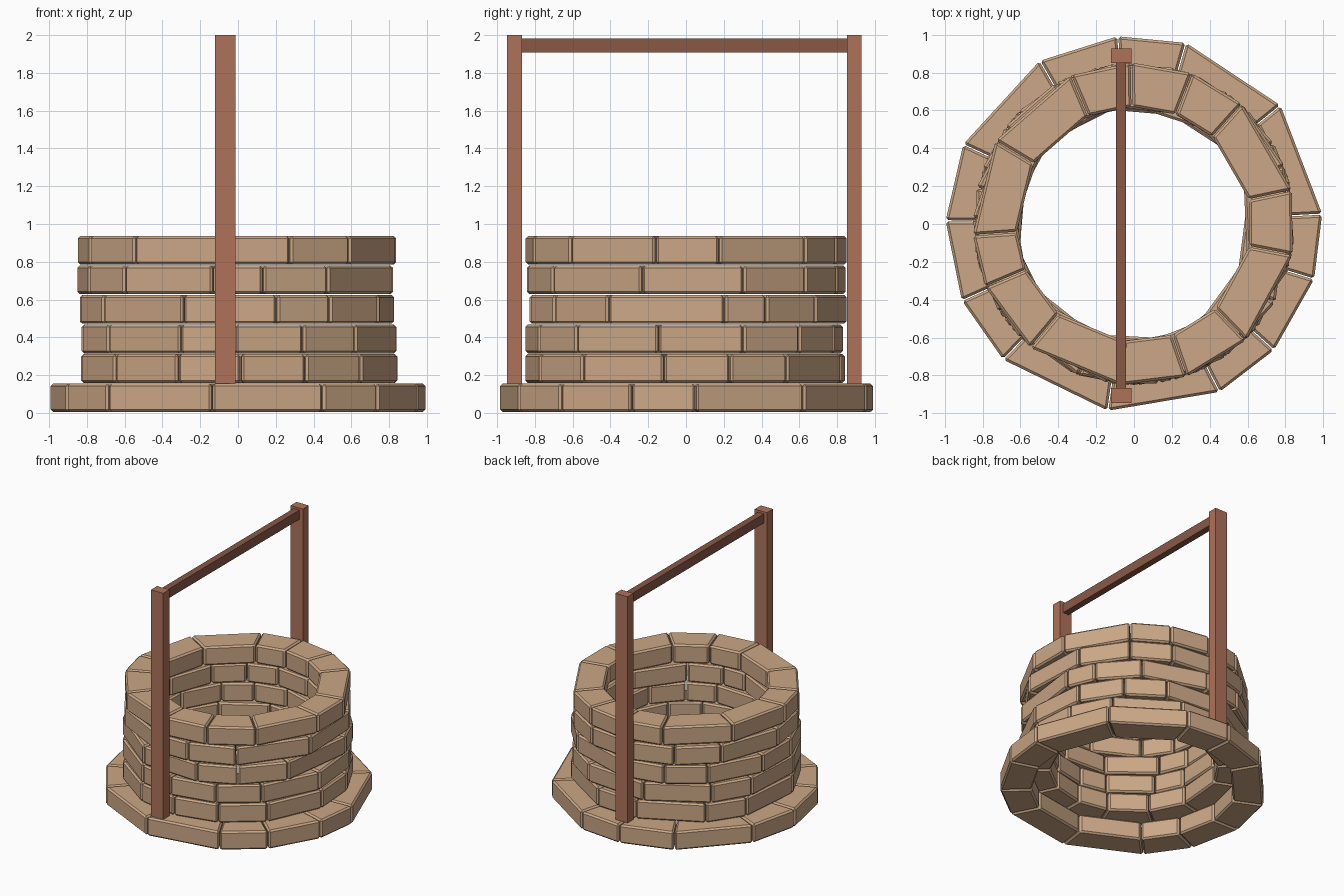
import bpy, bmesh
from math import cos, sin, radians

if "Cube" in bpy.data.objects:
    bpy.data.objects.remove(bpy.data.objects["Cube"])


def material(name, rgb):
    m = bpy.data.materials.new(name)
    m.diffuse_color = (*rgb, 1)
    m.use_nodes = True
    m.node_tree.nodes["Principled BSDF"].inputs["Base Color"].default_value = m.diffuse_color
    return m


stone = material("stone", (0.60, 0.39, 0.24))
wood = material("wood", (0.43, 0.17, 0.10))
dark_wood = material("dark_wood", (0.25, 0.10, 0.06))


def finish(bm, name, mat):
    bmesh.ops.recalc_face_normals(bm, faces=bm.faces)
    me = bpy.data.meshes.new(name)
    bm.to_mesh(me)
    bm.free()
    me.materials.append(mat)
    ob = bpy.data.objects.new(name, me)
    bpy.context.collection.objects.link(ob)
    return ob


def brick_ring(name, start, spans, r_in, r_out, z0, z1, gap=0.003, bevel=0.013):
    """Ring of separate straight bricks; spans are their angular lengths in degrees."""
    bm = bmesh.new()
    scale = 360 / sum(spans)
    a = start
    for s in spans:
        b = a + s * scale
        ring = []
        for r, t, side in ((r_in, a, 1), (r_out, a, 1), (r_out, b, -1), (r_in, b, -1)):
            t = radians(t)
            # shift each end sideways to leave a narrow joint
            ring.append((r * cos(t) - side * gap * sin(t), r * sin(t) + side * gap * cos(t)))
        lo = [bm.verts.new((x, y, z0)) for x, y in ring]
        hi = [bm.verts.new((x, y, z1)) for x, y in ring]
        bm.faces.new(lo[::-1])
        bm.faces.new(hi)
        for i in range(4):
            j = (i + 1) % 4
            bm.faces.new((lo[i], lo[j], hi[j], hi[i]))
        a = b
    bmesh.ops.recalc_face_normals(bm, faces=bm.faces)
    bmesh.ops.bevel(bm, geom=bm.edges[:], offset=bevel, segments=1, affect='EDGES')
    return finish(bm, name, stone)


def beam(name, x0, x1, y0, y1, z0, z1, mat):
    bm = bmesh.new()
    bmesh.ops.create_cube(bm, size=1)
    for v in bm.verts:
        v.co = ((x0 + x1) / 2 + v.co.x * (x1 - x0),
                (y0 + y1) / 2 + v.co.y * (y1 - y0),
                (z0 + z1) / 2 + v.co.z * (z1 - z0))
    return finish(bm, name, mat)


# wide foot course
brick_ring("base_course", -156, [22, 36, 35, 21, 25, 20, 36, 35, 21, 25, 35, 24, 25],
           0.76, 0.995, 0.005, 0.155)

# wall courses, bottom to top, each with its own joint pattern
courses = [
    (-140, [28, 23, 24, 25, 32, 24, 23, 36, 24, 36, 22, 36, 27]),
    (-144, [33, 20, 25, 23, 33, 31, 24, 22, 36, 35, 22, 34, 22]),
    (-147, [37, 34, 21, 26, 43, 16, 24, 36, 24, 22, 31, 24, 22]),
    (-135, [36, 18, 25, 40, 37, 27, 22, 27, 22, 24, 35, 24, 23]),
    (-130, [35, 24, 25, 35, 23, 36, 21, 22, 22, 36, 35, 19, 27]),
]
for i, (start, spans) in enumerate(courses):
    z = 0.159 + i * 0.1565
    brick_ring(f"wall_course_{i + 1}", start, spans, 0.62, 0.853, z, z + 0.152)

# posts and crossbar
beam("front_post", -0.122, -0.012, -0.947, -0.868, 0.155, 2.0, wood)
beam("back_post", -0.122, -0.012, 0.852, 0.928, 0.155, 2.0, wood)
beam("crossbar", -0.095, -0.042, -0.868, 0.852, 1.908, 1.983, dark_wood)
